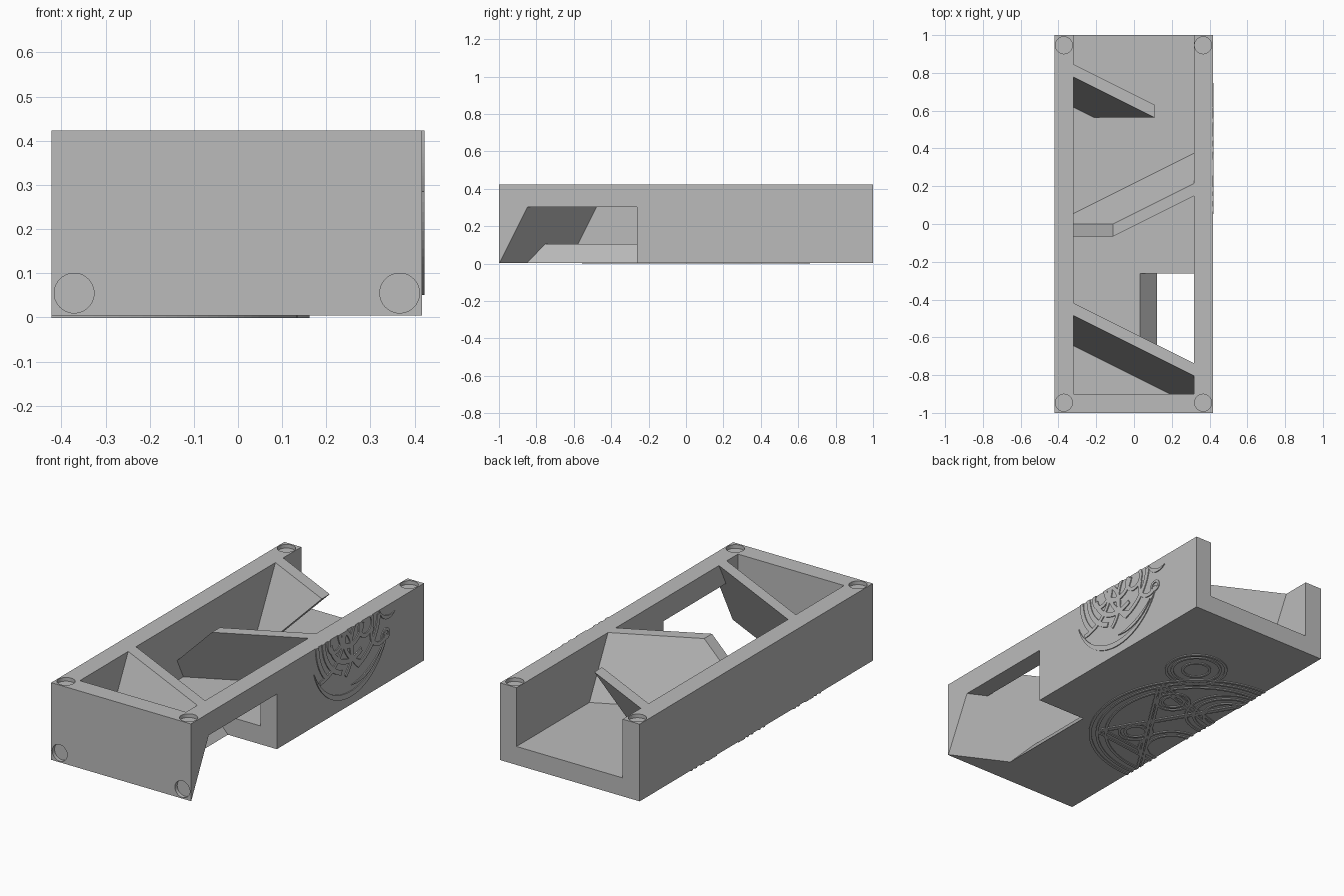
import bpy, bmesh, math
from mathutils import Vector, Matrix

if "Cube" in bpy.data.objects:
    bpy.data.objects.remove(bpy.data.objects["Cube"])

grey = bpy.data.materials.new("plain grey")
grey.use_nodes = True
COLOUR = (0.5, 0.5, 0.5, 1)
grey.diffuse_color = COLOUR
grey.node_tree.nodes["Principled BSDF"].inputs["Base Color"].default_value = COLOUR

LEFT, RIGHT, TOP, BASE = -0.422, 0.417, 0.423, 0.004
WALL_L, WALL_R, FRONT, FLOOR = -0.32, 0.318, -0.9, 0.104
RELIEF = 0.005


def finish(bm, name):
    bmesh.ops.recalc_face_normals(bm, faces=bm.faces)
    mesh = bpy.data.meshes.new(name)
    bm.to_mesh(mesh)
    bm.free()
    mesh.materials.append(grey)
    obj = bpy.data.objects.new(name, mesh)
    bpy.context.collection.objects.link(obj)
    return obj


def clip(bm, point, normal):
    """Remove everything on the normal's side and cap the cut."""
    cut = bmesh.ops.bisect_plane(bm, geom=bm.verts[:] + bm.edges[:] + bm.faces[:], dist=1e-6,
                                 plane_co=point, plane_no=normal, clear_outer=True)
    edges = [e for e in cut["geom_cut"] if isinstance(e, bmesh.types.BMEdge)]
    bmesh.ops.holes_fill(bm, edges=edges)


def block(name, low, high, planes=()):
    """Box between two corners, trimmed by planes."""
    bm = bmesh.new()
    low, high = Vector(low), Vector(high)
    bmesh.ops.create_cube(bm, size=1, matrix=Matrix.Translation((low + high) / 2)
                          @ Matrix.Diagonal((*(high - low), 1)))
    for point, normal in planes:
        clip(bm, point, normal)
    return finish(bm, name)


def carve(obj, cutter):
    mod = obj.modifiers.new("carve", "BOOLEAN")
    mod.operation, mod.solver, mod.object = "DIFFERENCE", "EXACT", cutter
    bpy.context.view_layer.objects.active = obj
    bpy.ops.object.modifier_apply(modifier=mod.name)
    bpy.data.objects.remove(cutter)


def hole(centre, facing):
    """Shallow round magnet pocket cutter."""
    bm = bmesh.new()
    turn = Vector(facing).to_track_quat("Z", "Y").to_matrix().to_4x4()
    bmesh.ops.create_cone(bm, cap_ends=True, segments=40, radius1=0.045, radius2=0.045,
                          depth=0.04, matrix=Matrix.Translation(centre) @ turn)
    return finish(bm, "pocket_cutter")


# Open-backed tray
tray = block("tray_shell", (LEFT, -1, BASE), (RIGHT, 1, TOP))
carve(tray, block("cavity_cutter", (WALL_L, FRONT, FLOOR), (WALL_R, 1.2, TOP + 0.2)))

# Exit opening through the right wall and floor, under the front ramp
ramp_back = Vector((WALL_R, -0.737, TOP))
ramp_slope = Vector((0.5, 1, -0.5))
floor_bevel = ((0.123, 0, BASE), (-1, 0, -0.9))
carve(tray, block("exit_cutter", (-0.3, -1.1, -0.2), (0.6, -0.262, 0.303),
                  [(ramp_back, -ramp_slope), floor_bevel]))

# Magnet pockets on the rim and on the front
for x in (-0.371, 0.366):
    for y in (-0.946, 0.946):
        carve(tray, hole((x, y, TOP), (0, 0, 1)))
    carve(tray, hole((x, -1, 0.055), (0, -1, 0)))


# Sloping baffles, each a slab of the cavity between two parallel planes
def baffle(name, back, slope, extra=()):
    front = back - Vector((0, 0.067, 0))
    return block(name, (WALL_L, FRONT, FLOOR), (WALL_R, 1, TOP),
                 [(back, slope), (front, -slope), *extra])


baffle("front_ramp", ramp_back, ramp_slope)
baffle("middle_ramp", Vector((WALL_R, 0.215, TOP)), Vector((-0.5, 1, 0.5)),
       [((-0.11, 0, TOP), (-1, 0, 1))])
baffle("back_ramp", Vector((WALL_L, 0.845, TOP)), ramp_slope,
       [((0.11, 0, TOP), (1, 0, -1))])


# Raised ornament: flat ribbons swept along 2D paths
def arc(cx, cy, r, start, end, steps=32, shrink=1.0):
    path = []
    for i in range(steps + 1):
        t = i / steps
        a, q = math.radians(start + (end - start) * t), r * (1 + (shrink - 1) * t)
        path.append(Vector((cx + q * math.cos(a), cy + q * math.sin(a))))
    return path


def ribbon(bm, path, width, place, taper=False):
    rings = []
    for i, p in enumerate(path):
        d = (path[min(i + 1, len(path) - 1)] - path[max(i - 1, 0)]).normalized()
        w = width / 2
        if taper:
            w *= 0.08 + 0.92 * math.sin(math.pi * i / (len(path) - 1))
        side = Vector((-d.y, d.x)) * w
        rings.append([bm.verts.new(place(*q, h)) for q, h in
                      ((p + side, -0.004), (p + side, RELIEF), (p - side, RELIEF), (p - side, -0.004))])
    for a, b in zip(rings, rings[1:]):
        for k in range(4):
            bm.faces.new((a[k], a[(k + 1) % 4], b[(k + 1) % 4], b[k]))
    bm.faces.new(rings[0])
    bm.faces.new(rings[-1][::-1])


def on_side(u, v, h):
    return (RIGHT + h, u, v)


def on_base(u, v, h):
    return (u, v, BASE - h)


# Knotwork on the right wall
bm = bmesh.new()
ribbon(bm, arc(0.37, 0.40, 0.335, 200, 335), 0.03, on_side, True)
ribbon(bm, arc(0.40, 0.41, 0.30, 265, 320), 0.02, on_side, True)
ribbon(bm, arc(0.672, 0.272, 0.036, 230, -190, shrink=0.4), 0.014, on_side)
ribbon(bm, arc(0.62, 0.32, 0.075, 150, 320), 0.022, on_side)
ribbon(bm, arc(0.70, 0.45, 0.09, 200, 300), 0.02, on_side, True)
for r, a, b in ((0.29, 180, 225), (0.235, 180, 250), (0.18, 195, 300), (0.24, 285, 355), (0.10, 180, 350)):
    ribbon(bm, arc(0.37, 0.43, r, a, b), 0.026, on_side)
for cx, cy, r, a, b in ((0.10, 0.44, 0.22, 270, 360), (0.52, 0.42, 0.22, 180, 255),
                        (0.22, 0.30, 0.16, -50, 60), (0.54, 0.33, 0.17, 140, 235),
                        (0.24, 0.40, 0.06, 150, 400), (0.50, 0.39, 0.055, 140, 400)):
    ribbon(bm, arc(cx, cy, r, a, b), 0.022, on_side)
clip(bm, (0, 0, TOP), (0, 0, 1))
finish(bm, "side_knotwork")

# Ringed emblem on the underside
bm = bmesh.new()
for r in (0.55, 0.515, 0.47):
    ribbon(bm, arc(LEFT, 0, r, -95, 95, 64), 0.014, on_base)
for cx, cy, r in ((0, 0.5, 0.155), (0, 0.5, 0.125), (0, 0.5, 0.07), (-0.17, -0.19, 0.085),
                  (-0.17, -0.19, 0.055), (-0.12, 0.17, 0.085), (-0.12, 0.17, 0.055),
                  (LEFT, 0.24, 0.21), (LEFT, 0.24, 0.17), (LEFT, 0.24, 0.12),
                  (LEFT, -0.2, 0.17), (LEFT, -0.2, 0.13)):
    ribbon(bm, arc(cx, cy, r, 0, 360, 40), 0.014, on_base)
for start, end in (((0.04, 0.26), (-0.5, -0.58)), ((0.04, 0.26), (-0.5, 0.1)),
                   ((-0.02, -0.3), (-0.5, 0.5)), ((-0.02, -0.3), (-0.5, -0.36))):
    for shift in (-0.018, 0.018):
        ribbon(bm, [Vector(p) + Vector((0, shift)) for p in (start, end)], 0.014, on_base)
clip(bm, (LEFT, 0, 0), (-1, 0, 0))
finish(bm, "base_emblem")
